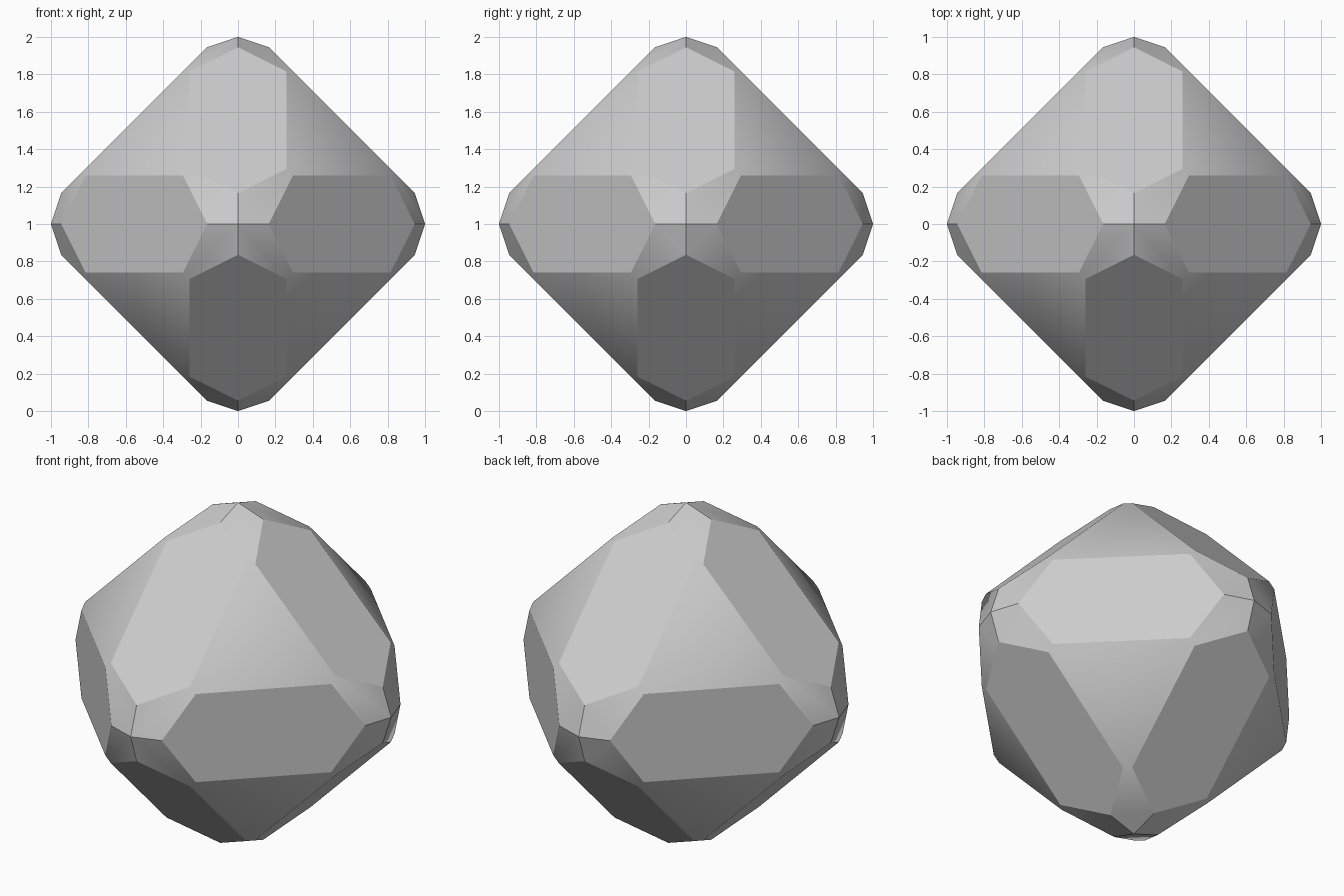
import bpy, bmesh, math
from itertools import product
from mathutils import Vector

cube = bpy.data.objects.get("Cube")
if cube:
    bpy.data.objects.remove(cube, do_unlink=True)

# One plain grey stone colour
grey = bpy.data.materials.new("stone_grey")
grey.use_nodes = True
colour = (0.6, 0.6, 0.6, 1)
grey.diffuse_color = colour
grey.node_tree.nodes["Principled BSDF"].inputs["Base Color"].default_value = colour

# Facet families: (direction, plane constant), spread over all symmetric directions
FAMILIES = [((1, 1, 0), 1.11), ((3, 1, 1), 3.0), ((1, 1, 1), 1.37)]


def symmetric_directions(d):
    turns = {(d[i], d[(i + 1) % 3], d[(i + 2) % 3]) for i in range(3)}
    return sorted({tuple(s * c for s, c in zip(signs, t))
                   for t in turns for signs in product((1, -1), repeat=3)})


# Cut the crystal out of a block, one facet at a time
bm = bmesh.new()
bmesh.ops.create_cube(bm, size=2.4)
for direction, constant in FAMILIES:
    for d in symmetric_directions(direction):
        n = Vector(d)
        geom = bm.verts[:] + bm.edges[:] + bm.faces[:]
        cut = bmesh.ops.bisect_plane(bm, geom=geom, dist=1e-5, clear_outer=True,
                                     plane_co=n * constant / n.length_squared,
                                     plane_no=n.normalized())
        rim = [e for e in bm.edges if e.is_boundary]
        if rim:
            bmesh.ops.holes_fill(bm, edges=rim, sides=0)
bmesh.ops.remove_doubles(bm, verts=bm.verts[:], dist=1e-4)
bmesh.ops.recalc_face_normals(bm, faces=bm.faces[:])
bmesh.ops.translate(bm, verts=bm.verts[:], vec=(0, 0, 1))

mesh = bpy.data.meshes.new("faceted_crystal")
bm.to_mesh(mesh)
bm.free()
mesh.materials.append(grey)
crystal = bpy.data.objects.new("faceted_crystal", mesh)
bpy.context.collection.objects.link(crystal)

# Soft shading between the shallow facets only
bpy.ops.object.select_all(action="DESELECT")
crystal.select_set(True)
bpy.context.view_layer.objects.active = crystal
bpy.ops.object.shade_smooth_by_angle(angle=math.radians(30))
